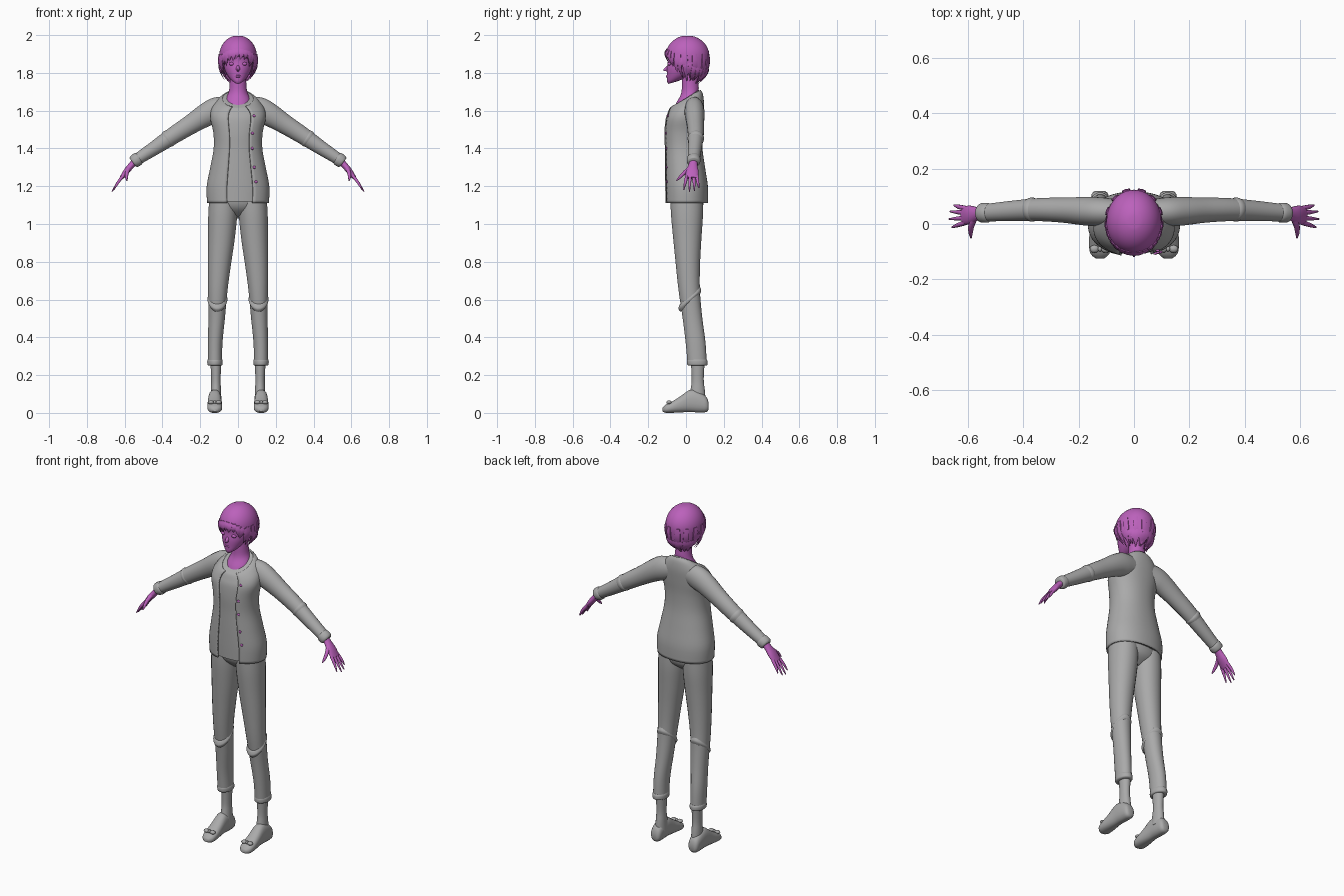
import bpy, bmesh, math, random
from mathutils import Vector as V
random.seed(4)


def material(name, rgb):
    m = bpy.data.materials.new(name)
    m.diffuse_color = (*rgb, 1)
    return m


GREY = material("cloth grey", (0.40, 0.40, 0.40))
PINK = material("skin and hair magenta", (0.50, 0.12, 0.50))


def finish(name, bm, mat, angle=50):
    bmesh.ops.recalc_face_normals(bm, faces=bm.faces)
    me = bpy.data.meshes.new(name)
    bm.to_mesh(me)
    bm.free()
    me.materials.append(mat)
    ob = bpy.data.objects.new(name, me)
    bpy.context.collection.objects.link(ob)
    bpy.ops.object.select_all(action='DESELECT')
    ob.select_set(True)
    bpy.context.view_layer.objects.active = ob
    bpy.ops.object.shade_smooth_by_angle(angle=math.radians(angle))
    return ob


def ring(c, u, v, n=24, p=2.0):
    """Superellipse loop around c with half axes u and v."""
    out = []
    for i in range(n):
        a = 2 * math.pi * (i + 0.5) / n
        ca, sa = math.cos(a), math.sin(a)
        out.append(V(c) + V(u) * math.copysign(abs(ca) ** (2 / p), ca)
                   + V(v) * math.copysign(abs(sa) ** (2 / p), sa))
    return out


def smooth_keys(keys, k=4):
    """Catmull-Rom resampling of section rows."""
    out = []
    for i in range(len(keys) - 1):
        a, b, c, d = keys[max(i - 1, 0)], keys[i], keys[i + 1], keys[min(i + 2, len(keys) - 1)]
        for j in range(k):
            t = j / k
            out.append([0.5 * (2 * q + (r - p) * t + (2 * p - 5 * q + 4 * r - s) * t * t
                               + (3 * q - p - 3 * r + s) * t ** 3) for p, q, r, s in zip(a, b, c, d)])
    return out + [list(keys[-1])]


def loft(name, rings, mat, caps=True, skip=(), angle=50):
    bm = bmesh.new()
    rows = [[bm.verts.new(p) for p in r] for r in rings]
    n = len(rows[0])
    for a, b in zip(rows, rows[1:]):
        for i in range(n):
            if i not in skip:
                j = (i + 1) % n
                bm.faces.new((a[i], a[j], b[j], b[i]))
    if caps:
        bm.faces.new(rows[0])
        bm.faces.new(rows[-1])
    return finish(name, bm, mat, angle)


def upright(keys, n=24, p=2.0, grow=0.0, k=4):
    """Rings from rows (x, half width, y front, y back, z front, z back)."""
    return [ring((x, (f + b) / 2, (zf + zb) / 2), (w + grow, 0, 0),
                 (0, (b - f) / 2 + grow, (zb - zf) / 2), n, p)
            for x, w, f, b, zf, zb in smooth_keys(keys, k)]


def limb(keys, n=16, k=4):
    """Rings from rows (x, y, z, half height, half depth) square to the path."""
    rows = smooth_keys(keys, k)
    out = []
    for i, (x, y, z, h, d) in enumerate(rows):
        t = (V(rows[min(i + 1, len(rows) - 1)][:3]) - V(rows[max(i - 1, 0)][:3])).normalized()
        side = V((0, 1, 0)) - t * t.y
        side.normalize()
        out.append(ring((x, y, z), t.cross(side) * h, side * d, n))
    return out


def ball(name, c, r, mat, seg=16):
    bm = bmesh.new()
    bmesh.ops.create_uvsphere(bm, u_segments=seg, v_segments=seg // 2, radius=1)
    for v in bm.verts:
        v.co = V(c) + V((v.co.x * r[0], v.co.y * r[1], v.co.z * r[2]))
    return finish(name, bm, mat)


# Shirt, with the open cardigan as a slightly larger shell
body = [(0, .155, -.105, .108, 1.12, 1.12), (0, .157, -.107, .107, 1.20, 1.20),
        (0, .138, -.108, .092, 1.30, 1.30), (0, .120, -.108, .078, 1.40, 1.40),
        (0, .122, -.110, .076, 1.48, 1.49), (0, .138, -.105, .082, 1.55, 1.57),
        (0, .130, -.094, .086, 1.585, 1.64), (0, .100, -.083, .080, 1.61, 1.69),
        (0, .074, -.072, .068, 1.62, 1.71)]
N = 48
loft("shirt", upright(body, N, 2.2), GREY)
shell = upright(body, N, 2.2, .009)
for r in shell[:3]:
    for p in r:
        p.z -= .008
gap = range(33, 38 + 1)
cardigan = loft("cardigan", shell, GREY, False, gap)
mod = cardigan.modifiers.new("thickness", 'SOLIDIFY')
mod.thickness, mod.offset = .008, -1
loft("cardigan_hem", [ring((0, .0015, z), (w, 0, 0), (0, w * .69, 0), N, 2.2)
                      for z, w in ((1.135, .158), (1.122, .158), (1.118, .15))], GREY, False, gap)

# Buttons down the left front edge
for z in (1.57, 1.48, 1.40, 1.31, 1.22):
    row = min(shell, key=lambda r: abs(r[40].z - z))
    ball("button", row[40] + V((0, -.003, 0)), (.008, .005, .008), PINK, 8)

# Neck and upper chest
loft("neck", upright([(0, .070, -.066, .064, 1.60, 1.69), (0, .060, -.052, .066, 1.64, 1.70),
                      (0, .048, -.026, .068, 1.69, 1.72), (0, .044, -.022, .066, 1.75, 1.75),
                      (0, .044, -.022, .066, 1.80, 1.80)]), PINK)

# Head
loft("head", upright([(0, .012, -.094, -.070, 1.742, 1.748), (0, .034, -.101, -.02, 1.757, 1.765),
                      (0, .056, -.102, .030, 1.785, 1.79), (0, .071, -.102, .06, 1.82, 1.82),
                      (0, .078, -.097, .08, 1.86, 1.86), (0, .080, -.098, .09, 1.91, 1.91),
                      (0, .05, -.06, .06, 1.97, 1.97)], 28), PINK)
loft("nose", [ring((0, y, z), (w, 0, 0), (0, 0, h), 8) for y, z, w, h in
              ((-.092, 1.826, .012, .020), (-.108, 1.820, .009, .012), (-.120, 1.815, .003, .004))], PINK)
loft("lips", [ring((0, y, 1.782), (w, 0, 0), (0, 0, h), 10) for y, w, h in
              ((-.095, .022, .010), (-.105, .012, .005))], PINK)
for s in (-1, 1):
    ball("ear", (s * .082, .012, 1.835), (.010, .018, .030), PINK, 12)
    ball("eye", (s * .034, -.088, 1.848), (.016, .010, .009), PINK, 10)


# Hair cap with a hairline low at the back and high in front
def hair_point(a, z, out=0.0):
    """Point on the hair surface; a = 0 faces front."""
    t = (z - 1.888) / .11
    r = math.sqrt(max(0, 1 - t * t)) if t > 0 else 1 - .16 * t * t
    cx = .100 * r + out
    cy = .116 * r + out
    return V((math.sin(a) * cx, .008 - math.cos(a) * cy, z))


def hairline(a):
    f = (1 - math.cos(a)) / 2
    return 1.893 - .105 * min(1, f * 1.3)


rows = []
for k in range(14):
    t = (k / 13) ** .7
    rows.append([hair_point(2 * math.pi * i / 40, 1.996 + (hairline(2 * math.pi * i / 40) - 1.996) * (k / 13) ** 1.5)
                 for i in range(40)])
loft("hair_cap", rows, PINK)


def lock(a, top, tip, width, lean, out, inset):
    """Tapered flat strand lying on the hair surface."""
    rings = []
    for i in range(6):
        t = i / 5
        aa = a + lean * t * t
        p = hair_point(aa, top + (tip - top) * t, out * math.sin(t * math.pi) - inset * t * t)
        w = width * max(.05, (1 - t ** 1.8)) * (.6 + .4 * min(1, t * 3))
        tang = V((math.cos(aa), math.sin(aa), 0))
        rad = V((math.sin(aa), -math.cos(aa), 0))
        rings.append(ring(p, tang * w, rad * w * .3, 6))
    loft("hair_lock", rings, PINK, True, (), 35)


COUNT = 30
for i in range(COUNT):
    a = 2 * math.pi * i / COUNT
    f = (1 - math.cos(a)) / 2
    drop = .052 if f < .2 else .085 if f < .45 else .06
    top = hairline(a) + .035
    lock(a, top, hairline(a) - drop * random.uniform(.55, 1.1) + .012, .019,
         random.uniform(-.18, .18), .005, .008 if f < .5 else .030)
for s in (-1, 1):
    for a, tip in ((1.15, 1.775), (1.45, 1.755), (1.9, 1.76), (2.4, 1.75), (2.85, 1.745)):
        lock(s * a, 1.90, tip, .022, s * .08, .006, .022)

# Trousers hips
loft("trouser_seat", upright([(0, .06, -.03, .03, 1.045, 1.03), (0, .125, -.068, .080, 1.08, 1.07),
                              (0, .150, -.085, .095, 1.12, 1.12), (0, .148, -.09, .095, 1.18, 1.18)], 32), GREY)

for s in (-1, 1):
    # Trouser leg, knee fold and rolled cuff
    leg = [(.078, .074, -.083, .090, 1.14, 1.14), (.081, .077, -.080, .090, 1.05, 1.04),
           (.088, .071, -.068, .082, .92, .92), (.098, .062, -.055, .075, .79, .79),
           (.107, .052, -.040, .074, .65, .65), (.113, .044, -.018, .087, .50, .50),
           (.121, .039, -.002, .104, .37, .37), (.122, .038, .008, .110, .26, .26)]
    loft("trouser_leg", upright([(s * r[0], *r[1:]) for r in leg], 24, 2.1), GREY)
    x = s * .109
    loft("knee_fold", upright([(x, .043, -.030, .078, .535, .635), (x, .053, -.040, .081, .55, .652),
                               (x, .045, -.036, .072, .57, .67)]), GREY)
    x = s * .122
    loft("trouser_cuff", upright([(x, .034, .014, .106, .250, .250), (x, .040, .006, .114, .256, .256),
                                  (x, .041, .005, .114, .275, .275), (x, .037, .010, .108, .285, .285)]), GREY)

    # Ankle and shoe
    x = s * .117
    loft("ankle", upright([(x, .030, .01, .105, .06, .06), (x, .027, .025, .100, .13, .12),
                           (x, .025, .030, .094, .18, .18), (x, .030, .025, .100, .28, .28)]), GREY)
    shoe = [(.120, .016, .020, .050), (.108, .030, .004, .085), (.065, .034, .002, .115),
            (.020, .035, .004, .122), (-.03, .038, .002, .088), (-.075, .040, .0, .060),
            (-.108, .034, .0, .043), (-.125, .014, .008, .026)]
    loft("shoe", [ring((s * .123, y, (lo + hi) / 2), (w, 0, 0), (0, 0, (hi - lo) / 2), 20, 2.4)
                  for y, w, lo, hi in smooth_keys(shoe, 3)], GREY)
    for dx, r in ((-.020, (.017, .014, .010)), (.020, (.017, .014, .010)), (0, (.008, .010, .010))):
        ball("shoe_bow", (s * .123 + dx, -.090, .056), r, GREY, 12)

    # Sleeve, elbow fold and cuff
    def mirror(keys):
        return [(s * r[0], *r[1:]) for r in keys]
    loft("sleeve", limb(mirror([(.06, .042, 1.615, .060, .046), (.115, .044, 1.603, .068, .052),
                                (.17, .046, 1.577, .062, .052), (.25, .050, 1.527, .052, .046),
                                (.34, .052, 1.470, .046, .042), (.44, .047, 1.403, .038, .037),
                                (.545, .040, 1.335, .030, .031)]), 20), GREY)
    loft("elbow_fold", limb(mirror([(.355, .052, 1.460, .041, .038), (.368, .052, 1.452, .047, .044),
                                    (.385, .051, 1.440, .040, .038)]), 20, 3), GREY)
    loft("sleeve_cuff", limb(mirror([(.520, .041, 1.350, .029, .030), (.530, .041, 1.344, .036, .036),
                                     (.550, .040, 1.331, .035, .035), (.557, .040, 1.326, .028, .029)]), 20, 3), GREY)

    # Hand with fingers and thumb
    loft("palm", limb(mirror([(.54, .040, 1.337, .018, .022), (.565, .037, 1.310, .017, .024),
                              (.592, .033, 1.277, .016, .034), (.618, .030, 1.243, .010, .033)])), PINK)
    for y0, y1, x1, z1 in ((.057, .068, .650, 1.192), (.040, .045, .664, 1.176),
                           (.022, .018, .667, 1.172), (.005, -.012, .657, 1.182)):
        loft("finger", limb(mirror([(.608, y0, 1.255, .009, .009), (.634, (y0 + y1) / 2, 1.222, .008, .008),
                                    (x1, y1, z1, .003, .003)]), 8, 3), PINK)
    loft("thumb", limb(mirror([(.575, .025, 1.300, .012, .012), (.588, -.008, 1.272, .011, .010),
                               (.590, -.032, 1.248, .008, .008), (.588, -.050, 1.230, .003, .003)]), 8, 3), PINK)
